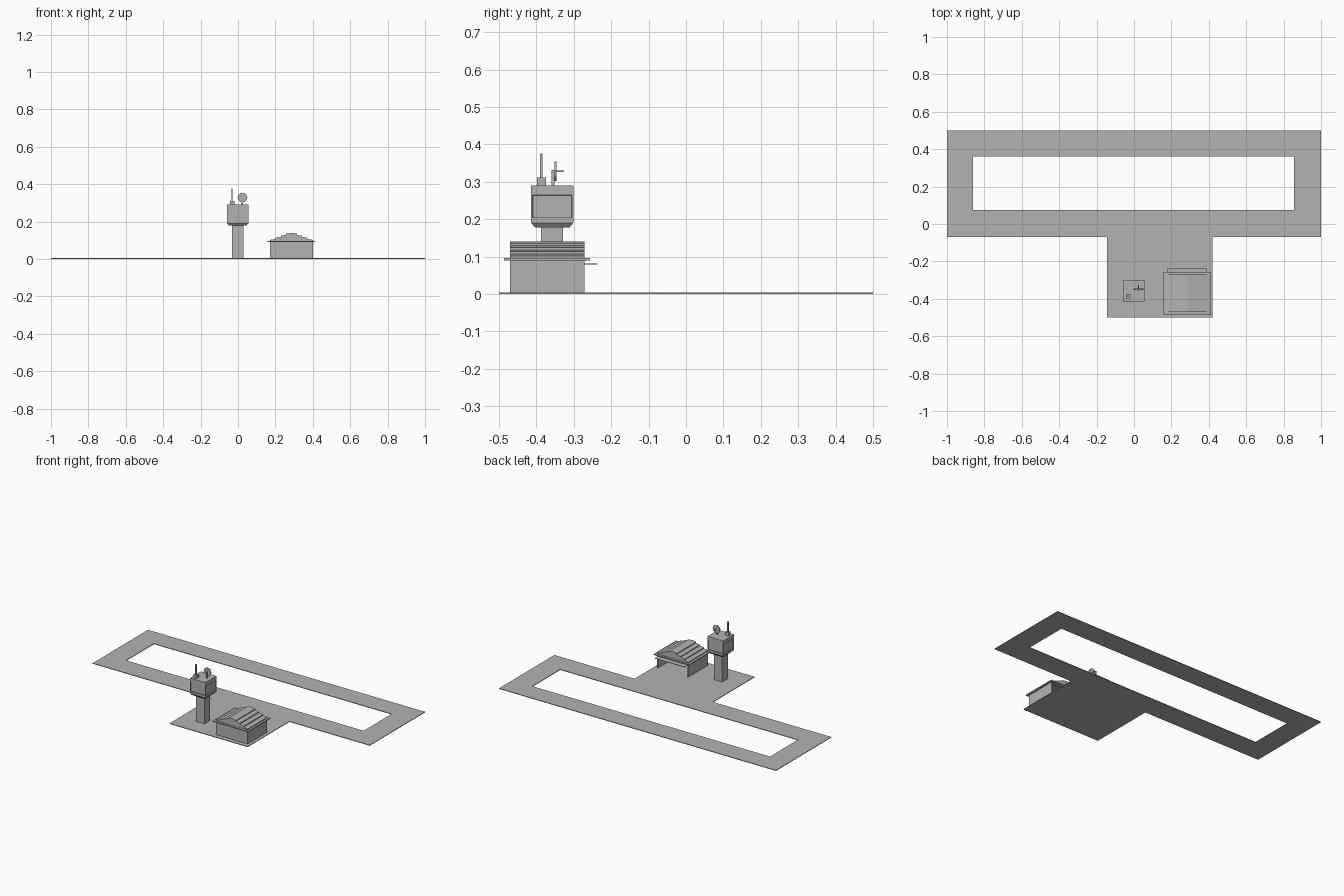
import bpy, bmesh, math
from mathutils import Matrix

if "Cube" in bpy.data.objects:
    bpy.data.objects.remove(bpy.data.objects["Cube"])

grey = bpy.data.materials.new("plain_grey")
grey.diffuse_color = (0.45, 0.45, 0.45, 1)
grey.use_nodes = True
grey.node_tree.nodes["Principled BSDF"].inputs["Base Color"].default_value = grey.diffuse_color


def finish(name, bm):
    bmesh.ops.recalc_face_normals(bm, faces=bm.faces)
    me = bpy.data.meshes.new(name)
    bm.to_mesh(me)
    bm.free()
    me.materials.append(grey)
    ob = bpy.data.objects.new(name, me)
    bpy.context.collection.objects.link(ob)
    return ob


def box_bm(x0, x1, y0, y1, z0, z1):
    bm = bmesh.new()
    m = Matrix.Translation(((x0 + x1) / 2, (y0 + y1) / 2, (z0 + z1) / 2))
    bmesh.ops.create_cube(bm, size=1, matrix=m @ Matrix.Diagonal((x1 - x0, y1 - y0, z1 - z0, 1)))
    return bm


def box(name, *b):
    return finish(name, box_bm(*b))


def prism(name, pts, offset):
    # extrude a closed 3D outline along a vector
    bm = bmesh.new()
    f = bm.faces.new([bm.verts.new(p) for p in pts])
    r = bmesh.ops.extrude_face_region(bm, geom=[f], use_keep_orig=True)
    bmesh.ops.translate(bm, vec=offset, verts=[v for v in r["geom"] if isinstance(v, bmesh.types.BMVert)])
    return finish(name, bm)


# Taxiway loop with apron, one continuous thin slab
T = 0.004
outer = [(-1, .5), (-1, -.07), (-.145, -.07), (-.145, -.5), (.42, -.5), (.42, -.07), (1, -.07), (1, .5)]
inner = [(-.86, .362), (-.86, .075), (.855, .075), (.855, .362)]
bm = bmesh.new()
edges = []
for loop in (outer, inner):
    vs = [bm.verts.new((x, y, 0)) for x, y in loop]
    edges += [bm.edges.new((vs[i - 1], vs[i])) for i in range(len(vs))]
bmesh.ops.triangle_fill(bm, edges=edges, use_beauty=True)
r = bmesh.ops.extrude_face_region(bm, geom=bm.faces[:], use_keep_orig=True)
bmesh.ops.translate(bm, vec=(0, 0, T), verts=[v for v in r["geom"] if isinstance(v, bmesh.types.BMVert)])
finish("runway_and_apron", bm)

# Control tower shaft
box("tower_shaft", -.031, .029, -.388, -.329, T, .18)

# Tower cab: tapered underside, recessed window bands on four sides
bm = box_bm(-.058, .055, -.414, -.301, .19, .29)
bm.faces.ensure_lookup_table()
bottom = [f for f in bm.faces if f.calc_center_median().z < .2]
r = bmesh.ops.extrude_face_region(bm, geom=bottom)
bmesh.ops.delete(bm, geom=bottom, context='FACES_ONLY')
for v in [g for g in r["geom"] if isinstance(g, bmesh.types.BMVert)]:
    v.co.z = .178
    v.co.x += math.copysign(.010, -.0015 - v.co.x)
    v.co.y += math.copysign(.010, -.3575 - v.co.y)
bmesh.ops.recalc_face_normals(bm, faces=bm.faces)
bm.normal_update()
sides = [f for f in bm.faces if abs(f.normal.z) < .1]
bmesh.ops.inset_individual(bm, faces=sides, thickness=.006)
for f in sides:
    for v in f.verts:
        v.co.z = .264 if v.co.z > .24 else .204
r = bmesh.ops.inset_individual(bm, faces=sides, thickness=.0005, depth=-.006)
finish("tower_cab", bm)

# Mast antenna
box("mast_base", -.044, -.020, -.398, -.374, .29, .311)
box("mast", -.036, -.029, -.390, -.383, .311, .376)

# Radar dish on its post
DX, DZ = .024, .328
box("dish_post", DX - .004, DX + .004, -.359, -.352, .29, .332)
bm = bmesh.new()
bmesh.ops.create_cone(bm, cap_ends=True, segments=12, radius1=.026, radius2=.026, depth=.006,
                      matrix=Matrix.Translation((DX, -.349, DZ)) @ Matrix.Rotation(math.pi / 2, 4, 'X'))
finish("dish", bm)
box("dish_feed", DX - .002, DX + .002, -.346, -.326, DZ - .002, DZ + .002)

# Hangar walls: U-shaped plan, open at the back
x0, x1, y0, y1, w = .172, .40, -.471, -.271, .008
u = [(x0, y1), (x0, y0), (x1, y0), (x1, y1), (x1 - w, y1), (x1 - w, y0 + w), (x0 + w, y0 + w), (x0 + w, y1)]
prism("hangar_walls", [(x, y, T) for x, y in u], (0, 0, .09 - T))

# Eave slab, raised door canopy
box("hangar_eave", .157, .413, -.486, -.257, .09, .096)
box("hangar_door", .178, .391, -.275, -.237, .079, .082)

# Stepped roof: overlapping sloped boards up to the ridge
cx, n = (x0 + x1) / 2, 4
half = (x1 - x0) / 2
left = [(-half, .096)]
for i in range(n):
    z = .096 + .011 * i
    left += [(-half * (1 - i / n), z + .006), (-half * (1 - (i + 1) / n), z + .011)]
profile = left + [(-x, z) for x, z in reversed(left[:-1])]
prism("hangar_roof", [(cx + x, y0, z) for x, z in profile], (0, y1 - y0, 0))
